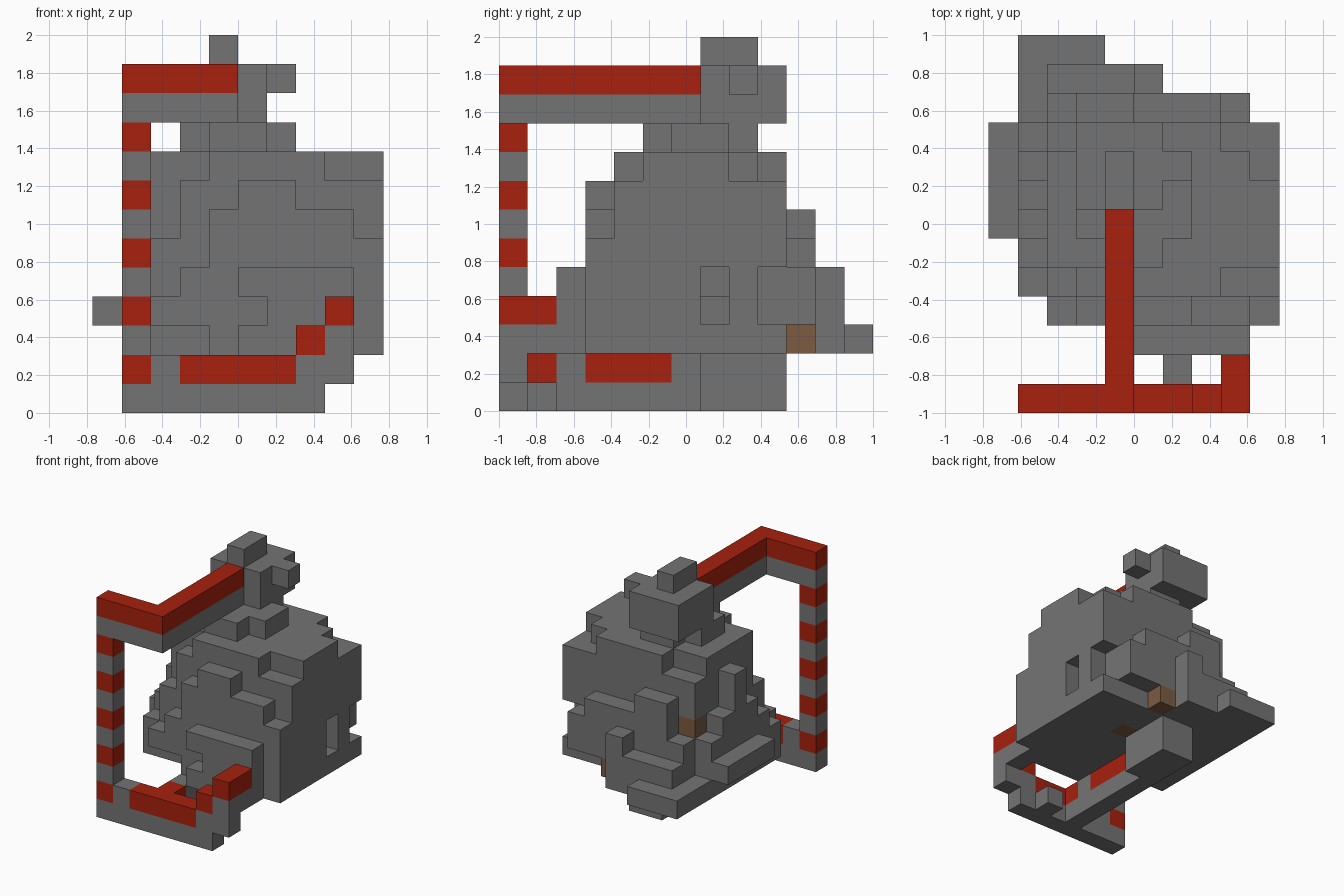
import bpy, bmesh
from itertools import product
from mathutils import Vector

cube = bpy.data.objects.get("Cube")
if cube:
    bpy.data.objects.remove(cube, do_unlink=True)

U = 2 / 13                         # edge of one block
ORIGIN = Vector((-5 * U, -1, 0))
COLOURS = {"stone grey": (0.175, 0.175, 0.175, 1),
           "red": (0.39, 0.015, 0.004, 1),
           "brown": (0.2, 0.105, 0.055, 1)}
GREY, RED, BROWN = COLOURS
cells = {}                         # block position -> (part, colour)


def make_material(name, colour):
    mat = bpy.data.materials.new(name)
    mat.use_nodes = True
    mat.diffuse_color = colour
    bsdf = mat.node_tree.nodes["Principled BSDF"]
    bsdf.inputs["Base Color"].default_value = colour
    bsdf.inputs["Roughness"].default_value = 0.9
    return mat


def fill(part, colour, xs, ys, zs):
    """Fill a box of blocks; each range is (start, end)."""
    for c in product(range(*xs), range(*ys), range(*zs)):
        cells[c] = (part, colour)


def clear(xs, ys, zs):
    for c in product(range(*xs), range(*ys), range(*zs)):
        cells.pop(c, None)


def rock(xs, ys, zs):
    fill("boulder", GREY, xs, ys, zs)


# Boulder core, narrowing upwards
rock((2, 9), (4, 10), (2, 6))
rock((3, 9), (4, 10), (6, 8))
rock((2, 3), (5, 10), (6, 8))
rock((2, 4), (5, 9), (8, 9))
rock((4, 8), (4, 10), (8, 9))
rock((8, 9), (5, 9), (8, 9))
# Flat side with its stepped edges
rock((9, 10), (3, 10), (2, 3))
rock((9, 10), (3, 9), (3, 5))
rock((9, 10), (3, 10), (5, 6))
rock((9, 10), (4, 10), (6, 8))
rock((9, 10), (5, 8), (8, 9))
clear((9, 10), (7, 8), (3, 5))
clear((8, 9), (7, 8), (4, 5))
# Front terraces
rock((4, 9), (3, 4), (2, 7))
rock((5, 7), (3, 4), (7, 8))
rock((3, 4), (3, 4), (3, 5))
rock((2, 3), (3, 4), (3, 4))
rock((5, 9), (2, 3), (2, 5))
clear((5, 6), (2, 3), (3, 4))
# Stepped side
rock((1, 2), (4, 10), (2, 4))
rock((0, 1), (6, 10), (3, 4))
rock((1, 2), (5, 10), (4, 5))
rock((1, 2), (6, 9), (5, 6))
rock((1, 2), (7, 8), (6, 8))
# Back ledge and lumps
rock((1, 6), (10, 12), (2, 3))
rock((1, 4), (12, 13), (2, 3))
rock((2, 7), (10, 11), (3, 5))
rock((2, 5), (11, 12), (3, 4))
rock((5, 6), (11, 12), (3, 5))
rock((7, 9), (10, 11), (3, 5))
rock((3, 8), (10, 11), (5, 6))
rock((3, 5), (10, 11), (6, 7))
# Brown patches
for x, y, z in ((6, 10, 2), (2, 9, 5), (6, 7, 2)):
    fill("boulder", BROWN, (x, x + 1), (y, y + 1), (z, z + 1))

# Neck and top block
fill("neck", GREY, (4, 6), (5, 9), (9, 10))
fill("neck", GREY, (3, 7), (6, 8), (9, 10))
fill("top_block", GREY, (3, 6), (7, 10), (10, 12))
fill("top_block", GREY, (4, 5), (7, 9), (12, 13))
fill("top_block", GREY, (6, 7), (8, 9), (11, 12))

# Overhead beam: grey below, red above
for z, colour in ((10, GREY), (11, RED)):
    fill("overhead_beam", colour, (1, 5), (0, 1), (z, z + 1))
    fill("overhead_beam", colour, (4, 5), (0, 7), (z, z + 1))

# Striped post
for z in range(1, 10):
    fill("striped_post", RED if z % 2 else GREY, (1, 2), (0, 1), (z, z + 1))

# Front rail
fill("front_rail", GREY, (1, 8), (0, 1), (0, 1))
fill("front_rail", GREY, (6, 7), (1, 2), (0, 1))
fill("front_rail", GREY, (2, 9), (0, 1), (1, 2))
fill("front_rail", RED, (3, 7), (0, 1), (1, 2))
fill("front_rail", RED, (7, 8), (0, 1), (2, 3))
fill("front_rail", GREY, (8, 9), (0, 2), (2, 3))
fill("front_rail", RED, (8, 9), (0, 2), (3, 4))

# Under rail and foot
fill("under_rail", GREY, (4, 5), (1, 7), (0, 2))
fill("under_rail", RED, (4, 5), (1, 2), (1, 2))
fill("under_rail", RED, (4, 5), (3, 6), (1, 2))
fill("foot", GREY, (4, 6), (7, 10), (0, 2))

materials = {n: make_material(n, c) for n, c in COLOURS.items()}
names = list(COLOURS)


def build(part):
    """Make one mesh from the exposed block faces of a part."""
    bm = bmesh.new()
    for cell, (owner, colour) in cells.items():
        if owner != part:
            continue
        for axis, side in product(range(3), (0, 1)):
            step = [0, 0, 0]
            step[axis] = 2 * side - 1
            if tuple(a + b for a, b in zip(cell, step)) in cells:
                continue
            corners = []
            for u, v in ((0, 0), (1, 0), (1, 1), (0, 1)):
                p = Vector(cell)
                p[axis] += side
                p[(axis + 1) % 3] += u
                p[(axis + 2) % 3] += v
                corners.append(bm.verts.new(ORIGIN + p * U))
            face = bm.faces.new(corners if side else corners[::-1])
            face.material_index = names.index(colour)
    bmesh.ops.remove_doubles(bm, verts=bm.verts, dist=U / 100)
    mesh = bpy.data.meshes.new(part)
    bm.to_mesh(mesh)
    bm.free()
    for mat in materials.values():
        mesh.materials.append(mat)
    bpy.context.collection.objects.link(bpy.data.objects.new(part, mesh))


for part in sorted({owner for owner, _ in cells.values()}):
    build(part)
